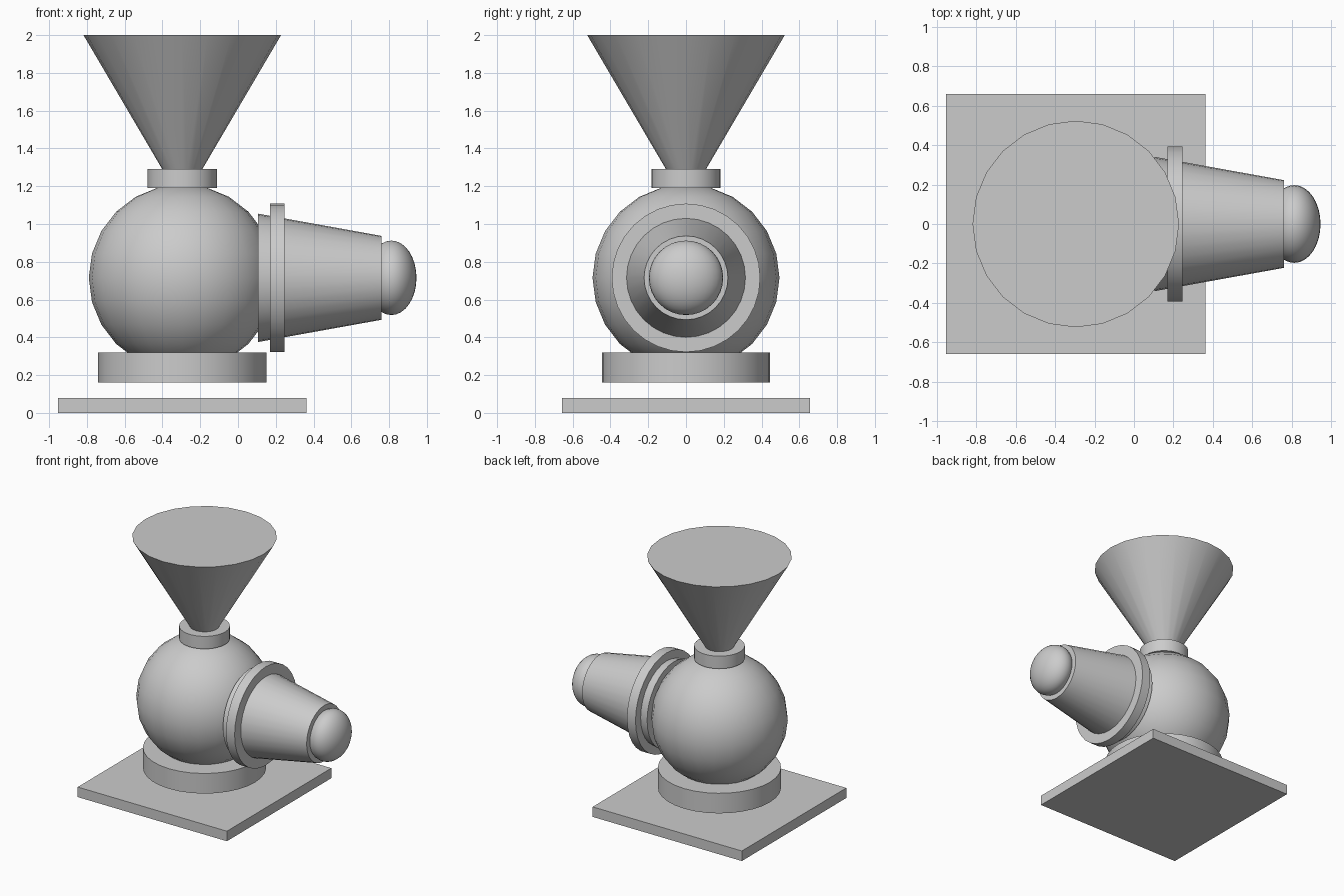
import bpy
import math

cube = bpy.data.objects.get("Cube")
if cube:
    bpy.data.objects.remove(cube, do_unlink=True)

GREY = (0.6, 0.6, 0.6, 1)
mat = bpy.data.materials.new("plain grey")
mat.use_nodes = True
mat.diffuse_color = GREY
mat.node_tree.nodes["Principled BSDF"].inputs["Base Color"].default_value = GREY

BODY_X = -0.295   # vertical axis of body, hopper and base
AXIS_Z = 0.715    # height of the nozzle axis


def finish(name, smooth=True):
    ob = bpy.context.object
    ob.name = ob.data.name = name
    ob.data.materials.append(mat)
    bpy.ops.object.transform_apply(location=False, rotation=True, scale=True)
    if smooth:
        bpy.ops.object.shade_smooth_by_angle(angle=math.radians(35))
    return ob


def upright(name, z0, z1, r0, r1, sides=24):
    """Closed frustum standing on the body axis."""
    bpy.ops.mesh.primitive_cone_add(vertices=sides, radius1=r0, radius2=r1, depth=z1 - z0,
                                    location=(BODY_X, 0, (z0 + z1) / 2))
    return finish(name)


def sideways(name, x0, x1, r0, r1, sides=32):
    """Closed frustum lying along the nozzle axis."""
    bpy.ops.mesh.primitive_cone_add(vertices=sides, radius1=r0, radius2=r1, depth=x1 - x0,
                                    location=((x0 + x1) / 2, 0, AXIS_Z),
                                    rotation=(0, math.pi / 2, 0))
    return finish(name)


def ball(name, x, scale, segments, rings):
    bpy.ops.mesh.primitive_uv_sphere_add(segments=segments, ring_count=rings, radius=1,
                                         location=(x, 0, AXIS_Z))
    bpy.context.object.scale = scale
    return finish(name)


# Square ground plate
bpy.ops.mesh.primitive_cube_add(size=1, location=(BODY_X, 0, 0.04))
bpy.context.object.scale = (1.315, 1.315, 0.08)
finish("base_plate", smooth=False)

# Body with its supporting collar
upright("base_collar", 0.16, 0.32, 0.445, 0.445, 32)
ball("round_body", BODY_X, (0.495, 0.495, 0.495), 24, 12)

# Neck and hopper
upright("neck_ring", 1.19, 1.29, 0.183, 0.183, 32)
upright("hopper", 1.28, 2.0, 0.1, 0.523)

# Nozzle, flange and rounded tip
sideways("nozzle", 0.105, 0.76, 0.34, 0.222)
sideways("nozzle_flange", 0.17, 0.245, 0.393, 0.393)
ball("nozzle_tip", 0.812, (0.133, 0.197, 0.197), 32, 16)
